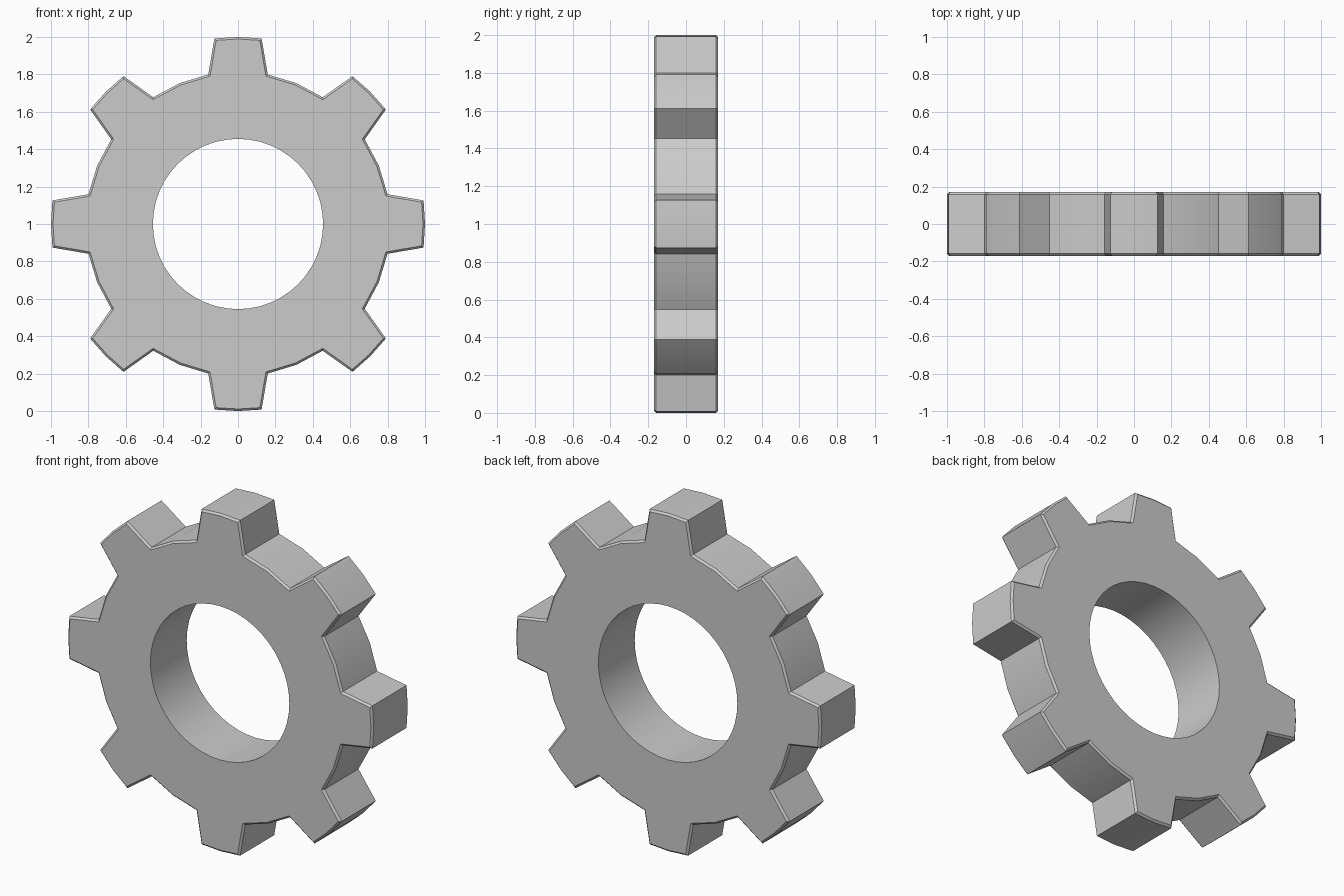
import bpy
import bmesh
from math import sin, cos, radians
from mathutils import Vector

if "Cube" in bpy.data.objects:
    bpy.data.objects.remove(bpy.data.objects["Cube"])

TEETH = 8
R_TIP, R_ROOT, R_HOLE = 1.0, 0.815, 0.455
HALF, CHAMFER = 0.17, 0.011


def polar(r, deg):
    a = radians(deg)
    return Vector((r * sin(a), r * cos(a)))


def inset(pts, d):
    # offset a clockwise outline inward by d
    out = []
    for i, p in enumerate(pts):
        a = (p - pts[i - 1]).normalized()
        b = (pts[(i + 1) % len(pts)] - p).normalized()
        na, nb = Vector((a.y, -a.x)), Vector((b.y, -b.x))
        out.append(p + (na + nb) * d / (1 + na.dot(nb)))
    return out


# Gear outline: tip, flank and root points of each tooth
pitch = 360 / TEETH
profile = [(R_TIP, 0), (R_TIP, 7.25), (R_ROOT, 11.25),
           (R_ROOT, 22.5), (R_ROOT, 33.75), (R_TIP, 37.75)]
outer = [polar(r, t * pitch + a) for t in range(TEETH) for r, a in profile]
inner = inset(outer, CHAMFER)
n = len(outer)
hole = [polar(R_HOLE, i * 360 / n) for i in range(n)]

# Rings around the cross-section: hole, chamfered rim, back to hole
bm = bmesh.new()
rings = []
for pts, y in ((hole, -HALF), (inner, -HALF), (outer, -HALF + CHAMFER),
               (outer, HALF - CHAMFER), (inner, HALF), (hole, HALF)):
    rings.append([bm.verts.new((p.x, y, p.y + 1.0)) for p in pts])
for k in range(len(rings)):
    a, b = rings[k], rings[(k + 1) % len(rings)]
    for i in range(n):
        j = (i + 1) % n
        bm.faces.new((a[i], a[j], b[j], b[i]))
bmesh.ops.recalc_face_normals(bm, faces=bm.faces)

mesh = bpy.data.meshes.new("gear_wheel")
bm.to_mesh(mesh)
bm.free()
gear = bpy.data.objects.new("gear_wheel", mesh)
bpy.context.collection.objects.link(gear)
bpy.context.view_layer.objects.active = gear
gear.select_set(True)
bpy.ops.object.shade_smooth_by_angle(angle=radians(30))
